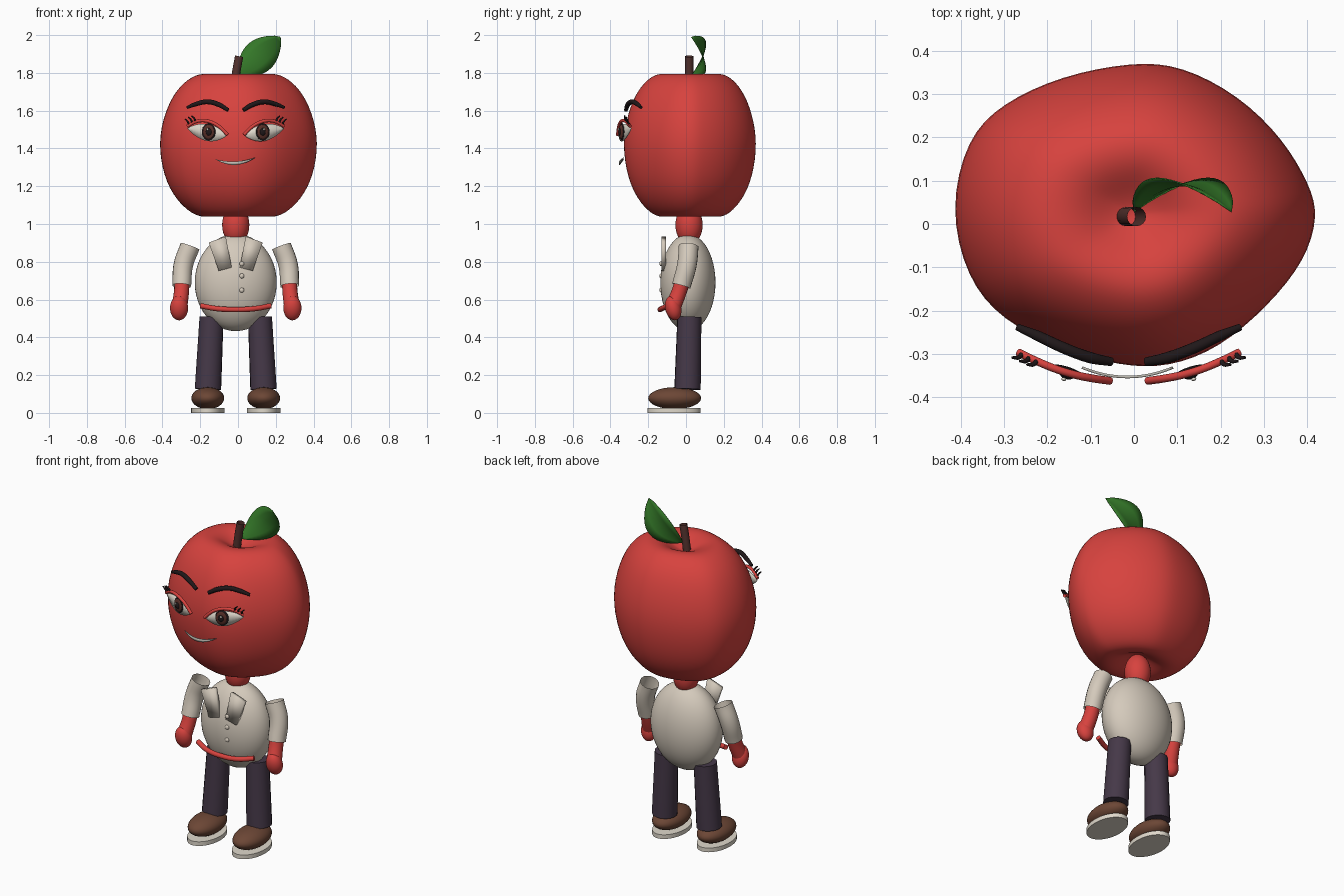
import bpy, bmesh, math
from mathutils import Vector

cube = bpy.data.objects.get("Cube")
if cube:
    bpy.data.objects.remove(cube, do_unlink=True)

CX = -0.012  # symmetry plane of body and face


def material(name, *rgb):
    m = bpy.data.materials.new(name)
    m.use_nodes = True
    m.diffuse_color = (*rgb, 1)
    m.node_tree.nodes["Principled BSDF"].inputs["Base Color"].default_value = (*rgb, 1)
    return m


RED = material("apple red", 0.68, 0.055, 0.048)
CREAM = material("shirt cream", 0.66, 0.59, 0.50)
PURPLE = material("trouser purple", 0.060, 0.040, 0.065)
LEATHER = material("shoe brown", 0.15, 0.062, 0.036)
GREEN = material("leaf green", 0.035, 0.19, 0.022)
BARK = material("stem brown", 0.09, 0.033, 0.028)
BLACK = material("hair black", 0.014, 0.009, 0.010)
IRIS = material("iris brown", 0.10, 0.030, 0.022)
WHITE = material("off white", 0.74, 0.69, 0.60)
GREY = material("mouth grey", 0.50, 0.48, 0.43)


def finish(obj, mat, angle=40):
    obj.data.materials.clear()
    obj.data.materials.append(mat)
    bpy.ops.object.select_all(action='DESELECT')
    obj.select_set(True)
    bpy.context.view_layer.objects.active = obj
    bpy.ops.object.shade_smooth_by_angle(angle=math.radians(angle))
    return obj


def from_bmesh(name, bm, mat):
    bmesh.ops.recalc_face_normals(bm, faces=bm.faces)
    me = bpy.data.meshes.new(name)
    bm.to_mesh(me)
    bm.free()
    obj = bpy.data.objects.new(name, me)
    bpy.context.collection.objects.link(obj)
    return finish(obj, mat)


def ball(name, loc, size, mat, turn=(0, 0, 0), seg=32):
    bpy.ops.mesh.primitive_uv_sphere_add(segments=seg, ring_count=seg // 2, location=loc, rotation=turn)
    obj = bpy.context.object
    obj.name = name
    obj.scale = size
    return finish(obj, mat, 60)


def tube(name, pts, radii, mat, caps=True):
    cu = bpy.data.curves.new(name, 'CURVE')
    cu.dimensions = '3D'
    cu.bevel_depth = 1
    cu.bevel_resolution = 6
    cu.resolution_u = 8
    cu.use_fill_caps = caps
    sp = cu.splines.new('BEZIER')
    sp.bezier_points.add(len(pts) - 1)
    for i, (bp, p) in enumerate(zip(sp.bezier_points, pts)):
        bp.co = p
        bp.radius = radii[i] if isinstance(radii, (list, tuple)) else radii
        bp.handle_left_type = bp.handle_right_type = 'AUTO'
    obj = bpy.data.objects.new(name, cu)
    bpy.context.collection.objects.link(obj)
    bpy.ops.object.select_all(action='DESELECT')
    obj.select_set(True)
    bpy.context.view_layer.objects.active = obj
    bpy.ops.object.convert(target='MESH')
    return finish(bpy.context.object, mat)


def sheet(name, rows, mat, thick=0.004):
    bm = bmesh.new()
    grid = [[bm.verts.new(p) for p in row] for row in rows]
    for a, b in zip(grid, grid[1:]):
        for j in range(len(a) - 1):
            bm.faces.new((a[j], a[j + 1], b[j + 1], b[j]))
    bmesh.ops.remove_doubles(bm, verts=bm.verts, dist=1e-5)
    obj = from_bmesh(name, bm, mat)
    mod = obj.modifiers.new("thickness", 'SOLIDIFY')
    mod.thickness = thick
    mod.offset = 0
    return obj


# Apple head: an uneven outline swept through a dimpled profile
outline = [(-.43, .035), (-.39, .2), (-.31, .28), (-.17, .346), (0, .378), (.11, .37),
           (.245, .3), (.35, .196), (.41, .09), (.43, .02), (.4, -.085), (.314, -.19),
           (.2, -.29), (.08, -.335), (-.03, -.332), (-.17, -.293), (-.31, -.224), (-.39, -.127)]
profile = [(.03, 1.735), (.14, 1.75), (.28, 1.785), (.42, 1.798), (.57, 1.785), (.77, 1.715),
           (.92, 1.59), (1.0, 1.43), (.93, 1.25), (.78, 1.13), (.58, 1.053), (.42, 1.033),
           (.27, 1.05), (.12, 1.085), (.03, 1.09)]
bm = bmesh.new()
mid = Vector((0, 0.025))
rings = []
for s, z in profile:
    rings.append([bm.verts.new((*(mid + (Vector(p) - mid) * s * 1.015), z)) for p in outline])
n = len(outline)
for a, b in zip(rings, rings[1:]):
    for i in range(n):
        bm.faces.new((a[i], a[(i + 1) % n], b[(i + 1) % n], b[i]))
bm.faces.new(rings[0])
bm.faces.new(rings[-1])
head = from_bmesh("apple_head", bm, RED)
for poly in head.data.polygons:
    poly.use_smooth = True
head.modifiers.new("smooth", 'SUBSURF').levels = 2
head.modifiers["smooth"].render_levels = 2

# Stem and twisted leaf
tube("stem", [(-.022, .017, 1.71), (-.01, .017, 1.8), (.006, .017, 1.888)], .022, BARK, caps=False)
base, tip = Vector((0, .028, 1.785)), Vector((.225, .028, 1.99))
across = Vector((-.67, 0, .74))
rows = []
for i in range(17):
    t = i / 16
    w = .088 * math.sin(math.pi * t) ** .75
    arch = .06 * math.sin(math.pi * t) ** .8
    rows.append([base.lerp(tip, t) + across * w * k + Vector((0, arch + .2 * abs(w * k), 0))
                 for k in (-1, -.5, 0, .5, 1)])
sheet("leaf", rows, GREEN, .003)

# Neck, shirt and buttons
ball("neck", (CX, .016, .995), (.072, .072, .105), RED)
ball("shirt_body", (CX, .01, .69), (.217, .146, .257), CREAM, seg=48)
for z in (.79, .725, .65):
    ball("shirt_button", (.02, -.132, z), (.013, .009, .013), CREAM, seg=16)

# Belt hanging across the front
tube("belt", [(CX + x, y, z) for x, y, z in
              [(-.185, -.095, .567), (-.1, -.128, .552), (0, -.137, .547), (.1, -.128, .552), (.185, -.095, .567)]],
     .014, RED)


def eye_point(side, t, lift):
    # Point on the curved eye line, from inner corner (t=0) to outer (t=1)
    bow = math.sin(math.pi * t)
    return Vector((CX + side * (.043 + .212 * t), -.356 + .066 * t - .012 * bow,
                   1.472 + .034 * t + lift * bow ** .8))


for side, label in ((1, "left"), (-1, "right")):
    def at(x, y, z):
        return (CX + side * x, y, z)

    # Collar flap
    top, bottom = [(.053, .934), (.143, .902)], [(.021, .77), (.09, .752)]
    sheet(label + "_collar", [[at(x, -.118, z) for x, z in row] for row in (top, bottom)], CREAM, .024)

    # Sleeve, forearm and hand
    tube(label + "_sleeve", [at(.242, .014, .882), at(.277, .005, .785), at(.286, -.025, .672)],
         [.053, .052, .05], CREAM, caps=False)
    tube(label + "_forearm", [at(.285, -.015, .71), at(.287, -.035, .645), at(.297, -.065, .57)],
         [.04, .04, .042], RED)
    ball(label + "_hand", at(.3, -.068, .555), (.048, .042, .066), RED, (.25, 0, 0))

    # Leg, shoe and sole
    tube(label + "_trouser_leg", [at(.128, .018, .507), at(.147, .008, .125)], [.064, .07], PURPLE)
    ball(label + "_shoe", at(.148, -.06, .078), (.087, .14, .058), LEATHER)
    bpy.ops.mesh.primitive_cylinder_add(vertices=48, radius=1, depth=1, location=at(.148, -.063, .0125))
    sole = bpy.context.object
    sole.name = label + "_sole"
    sole.scale = (.088, .14, .025)
    finish(sole, WHITE)

    # Eye white and upper lid
    steps = [i / 14 for i in range(15)]
    sheet(label + "_eye_white", [[eye_point(side, t, .04), eye_point(side, t, -.002), eye_point(side, t, -.05)]
                                 for t in steps], WHITE)
    lid = [eye_point(side, t, .05) + Vector((0, -.006, .012 * t)) for t in (0, .2, .4, .6, .8, 1)]
    tube(label + "_eyelid", lid, .009, RED)

    # Layered iris, pupil and glint
    turn = (0, 0, side * .3)
    for part, size, depth, mat in (("iris_rim", .046, 0, BLACK), ("iris", .038, .005, IRIS),
                                   ("pupil", .02, .011, BLACK)):
        ball(f"{label}_{part}", at(.143, -.338 - depth, 1.488), (size * .82, .009, size), mat, turn, 24)
    ball(label + "_eye_glint", at(.15, -.358, 1.502), (.006, .004, .007), WHITE, turn, 12)

    # Eyelashes
    for t in (.8, .88, .96):
        root = eye_point(side, t, .05) + Vector((0, -.006, .012))
        tube(label + "_eyelash", [root, root + Vector((side * .008, -.008, .016)),
                                  root + Vector((side * .022, -.008, .03))], [.006, .005, .003], BLACK)

    # Eyebrow
    tube(label + "_eyebrow", [at(.04, -.318, 1.603), at(.09, -.308, 1.632), at(.15, -.286, 1.647),
                              at(.21, -.258, 1.635), at(.257, -.238, 1.617)],
         [.01, .013, .013, .012, .008], BLACK)

# Smiling mouth crescent
rows = []
for i in range(17):
    u = i / 8 - 1
    dip = 1 - u * u
    x, y = -.015 + .105 * u, -.353 + .022 * u * u
    rows.append([(x, y, 1.347 - .016 * dip + .004 * u), (x, y, 1.347 - .034 * dip + .004 * u)])
sheet("mouth", rows, GREY, .006)
